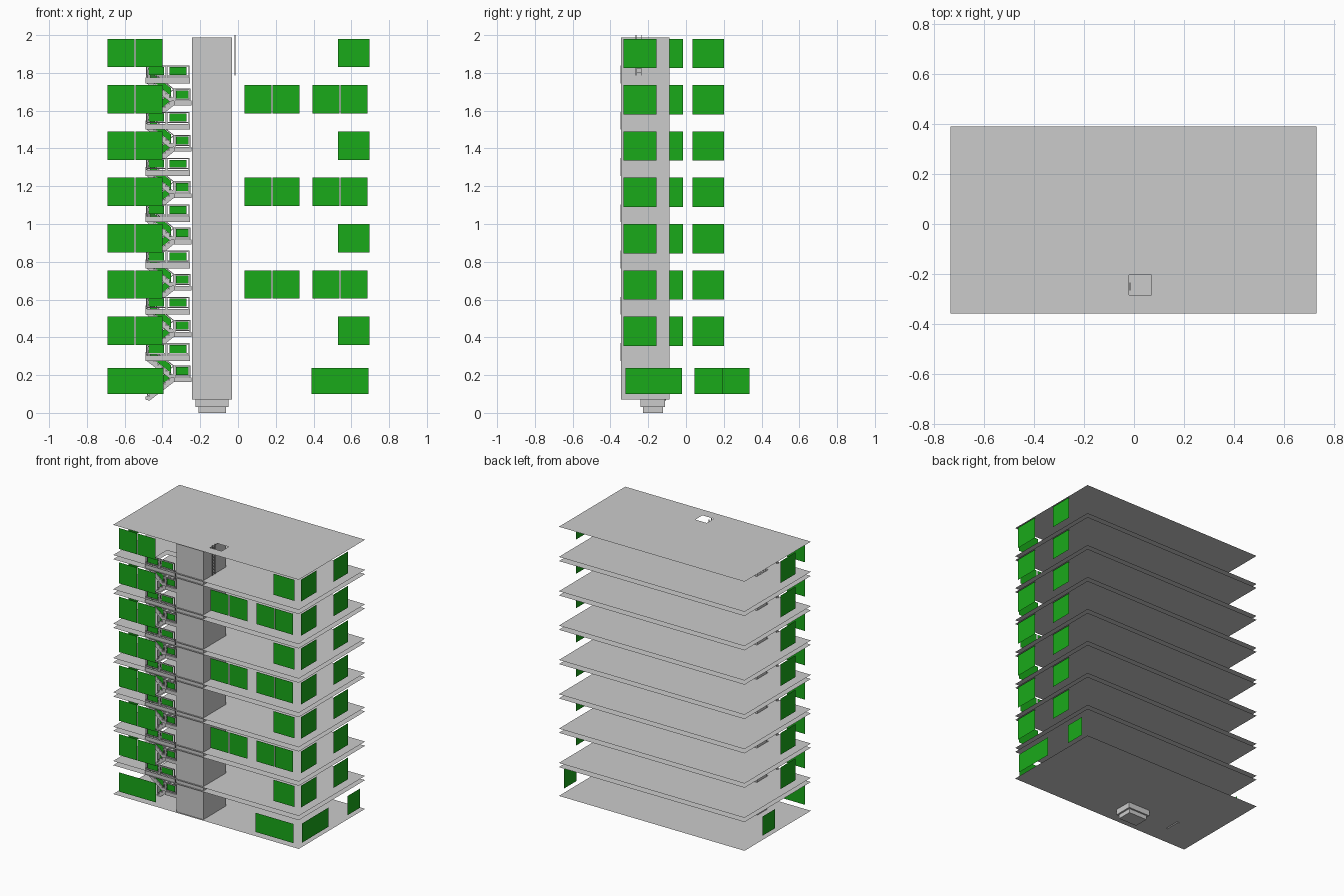
import bpy, bmesh
from mathutils import Vector

cube = bpy.data.objects.get("Cube")
if cube:
    bpy.data.objects.remove(cube, do_unlink=True)


def material(name, rgb):
    m = bpy.data.materials.new(name)
    m.use_nodes = True
    m.diffuse_color = (*rgb, 1)
    m.node_tree.nodes["Principled BSDF"].inputs["Base Color"].default_value = (*rgb, 1)
    return m


GREY = material("concrete grey", (0.6, 0.6, 0.6))
GREEN = material("window green", (0.01, 0.4, 0.01))

X0, X1, Y0, Y1 = -0.735, 0.73, -0.358, 0.39
ROOF, GROUND, PITCH, CLEAR = 1.99, 0.07, 0.245, 0.215
UPPER = 7


def finish(name, bm, mat):
    me = bpy.data.meshes.new(name)
    bm.to_mesh(me)
    bm.free()
    me.materials.append(mat)
    ob = bpy.data.objects.new(name, me)
    bpy.context.collection.objects.link(ob)
    return ob


def quad(bm, *pts):
    bm.faces.new([bm.verts.new(p) for p in pts])


def add_box(bm, x, y, z):
    made = bmesh.ops.create_cube(bm, size=1)["verts"]
    for v in made:
        v.co = [(a + b) / 2 + c * (b - a) for (a, b), c in zip((x, y, z), v.co)]


def sheet(name, z, hole=None):
    """Thin floor sheet, optionally with one rectangular opening."""
    bm = bmesh.new()
    hx, hy = hole if hole else ((), ())
    xs, ys = [X0, *hx, X1], [Y0, *hy, Y1]
    for i in range(len(xs) - 1):
        for j in range(len(ys) - 1):
            if not (hole and i == 1 and j == 1):
                a, b, c, d = xs[i], xs[i + 1], ys[j], ys[j + 1]
                quad(bm, (a, c, z), (b, c, z), (b, d, z), (a, d, z))
    bmesh.ops.remove_doubles(bm, verts=bm.verts, dist=1e-5)
    return finish(name, bm, GREY)


def prism(bm, outline, y0, y1):
    """Extrude an x-z outline along y."""
    face = bm.faces.new([bm.verts.new((x, y0, z)) for x, z in outline])
    out = bmesh.ops.extrude_face_region(bm, geom=[face])["geom"]
    for v in out:
        if isinstance(v, bmesh.types.BMVert):
            v.co.y = y1
    bmesh.ops.recalc_face_normals(bm, faces=bm.faces)


# Floors and ceilings
WELL = ((-0.49, -0.25), (-0.343, -0.1))
sheet("ground_floor", GROUND)
sheet("roof", ROOF, ((-0.02, 0.07), (-0.285, -0.205)))
ceilings = [ROOF - PITCH * k for k in range(UPPER + 1)]
for k in range(UPPER):
    sheet(f"floor_{UPPER - k}", ceilings[k] - CLEAR, WELL)
    sheet(f"ceiling_{UPPER - k}", ceilings[k + 1], WELL)


# Windows
def window(bm, wall, a, b, z0, z1):
    if wall == "front":
        quad(bm, (a, Y0, z0), (b, Y0, z0), (b, Y0, z1), (a, Y0, z1))
    elif wall == "left":
        quad(bm, (X1, a, z0), (X1, b, z0), (X1, b, z1), (X1, a, z1))
    else:
        quad(bm, (X0, b, z0), (X0, a, z0), (X0, a, z1), (X0, b, z1))


for k in range(UPPER):
    top = ceilings[k] - 0.01
    low = top - 0.15
    bm = bmesh.new()
    spans = [(-0.69, -0.548), (-0.542, -0.4)]
    if k % 2:
        spans += [(0.035, 0.177), (0.183, 0.325), (0.395, 0.537), (0.543, 0.685)]
    else:
        spans += [(0.53, 0.695)]
    for a, b in spans:
        window(bm, "front", a, b, low, top)
    for a, b in [(-0.33, -0.155), (0.035, 0.2)]:
        window(bm, "left", a, b, low - 0.005, top)
    window(bm, "right", -0.185, -0.015, low - 0.005, top)
    finish(f"windows_{UPPER - k}", bm, GREEN)

bm = bmesh.new()
for wall, a, b in [("front", -0.69, -0.395), ("front", 0.39, 0.69), ("left", -0.32, -0.02),
                   ("left", 0.19, 0.335), ("right", 0.045, 0.19)]:
    window(bm, wall, a, b, 0.1, 0.237)
finish("windows_ground", bm, GREEN)

# Lift shaft and the stepped pit below it
bm = bmesh.new()
add_box(bm, (-0.243, -0.032), (-0.345, -0.088), (GROUND, ROOF - 0.002))
finish("lift_shaft", bm, GREY)
bm = bmesh.new()
add_box(bm, (-0.225, -0.05), (-0.24, -0.11), (0.03, GROUND))
add_box(bm, (-0.21, -0.063), (-0.228, -0.122), (0, 0.03))
finish("lift_pit", bm, GREY)

# Roof ladder under the hatch
bm = bmesh.new()
for y in (-0.265, -0.237):
    add_box(bm, (-0.018, -0.014), (y - 0.002, y + 0.002), (1.785, 2.0))
for i in range(9):
    z = 1.8 + i * 0.022
    add_box(bm, (-0.018, -0.014), (-0.265, -0.237), (z, z + 0.003))
finish("roof_ladder", bm, GREY)

# Stairs
STEPS, SX0, SX1 = 7, -0.49, -0.34
REAR, FRONT = (-0.215, -0.105), (-0.338, -0.228)


def flight(bm, xa, xb, z, rise, lane):
    """Stepped slab climbing from xa to xb."""
    dx, dz = (xb - xa) / STEPS, rise / STEPS
    pts = [(xa, z)]
    for i in range(STEPS):
        pts += [(xa + i * dx, z + (i + 1) * dz), (xa + (i + 1) * dx, z + (i + 1) * dz)]
    pts += [(xb, z + rise - 0.025), (xa + dx, z - 0.005)]
    prism(bm, pts, *lane)


def rail(frame, glass, a, b, y):
    """Railing between two points (x, z) with posts, top bar and a green panel."""
    a, b = Vector(a), Vector(b)
    for lo, hi in ((0.005, 0.011), (0.058, 0.064)):
        prism(frame, [(a.x, a.y + lo), (b.x, b.y + lo), (b.x, b.y + hi), (a.x, a.y + hi)],
              y - 0.003, y + 0.003)
    for p in (a, b):
        add_box(frame, (p.x - 0.003, p.x + 0.003), (y - 0.003, y + 0.003), (p.y, p.y + 0.064))
    p, q = a.lerp(b, 0.1), a.lerp(b, 0.9)
    quad(glass, (p.x, y, p.y + 0.013), (q.x, y, q.y + 0.013),
         (q.x, y, q.y + 0.055), (p.x, y, p.y + 0.055))


for k in range(UPPER):
    top = ceilings[k] - CLEAR
    base = GROUND if k == UPPER - 1 else top - PITCH
    mid = (top + base) / 2
    bm, frame, glass = bmesh.new(), bmesh.new(), bmesh.new()
    flight(bm, SX0, SX1, base, mid - base, REAR)
    flight(bm, SX1, SX0, mid, top - mid, FRONT)
    add_box(bm, (SX1, -0.245), (FRONT[0], REAR[1]), (mid - 0.025, mid))
    add_box(bm, (SX0, -0.255), (-0.348, -0.342), (top - 0.03, top))
    rail(frame, glass, (-0.375, top), (-0.26, top), -0.345)
    rail(frame, glass, (-0.485, top), (-0.38, top), -0.345)
    rail(frame, glass, (-0.335, mid), (-0.255, mid), FRONT[0] + 0.004)
    rail(frame, glass, (SX1, mid), (SX0 + 0.01, top - 0.01), FRONT[0] + 0.004)
    rail(frame, glass, (SX0 + 0.01, base + 0.01), (SX1, mid), REAR[0] - 0.004)
    finish(f"stairs_{UPPER - k}", bm, GREY)
    finish(f"railing_frame_{UPPER - k}", frame, GREY)
    finish(f"railing_panels_{UPPER - k}", glass, GREEN)
